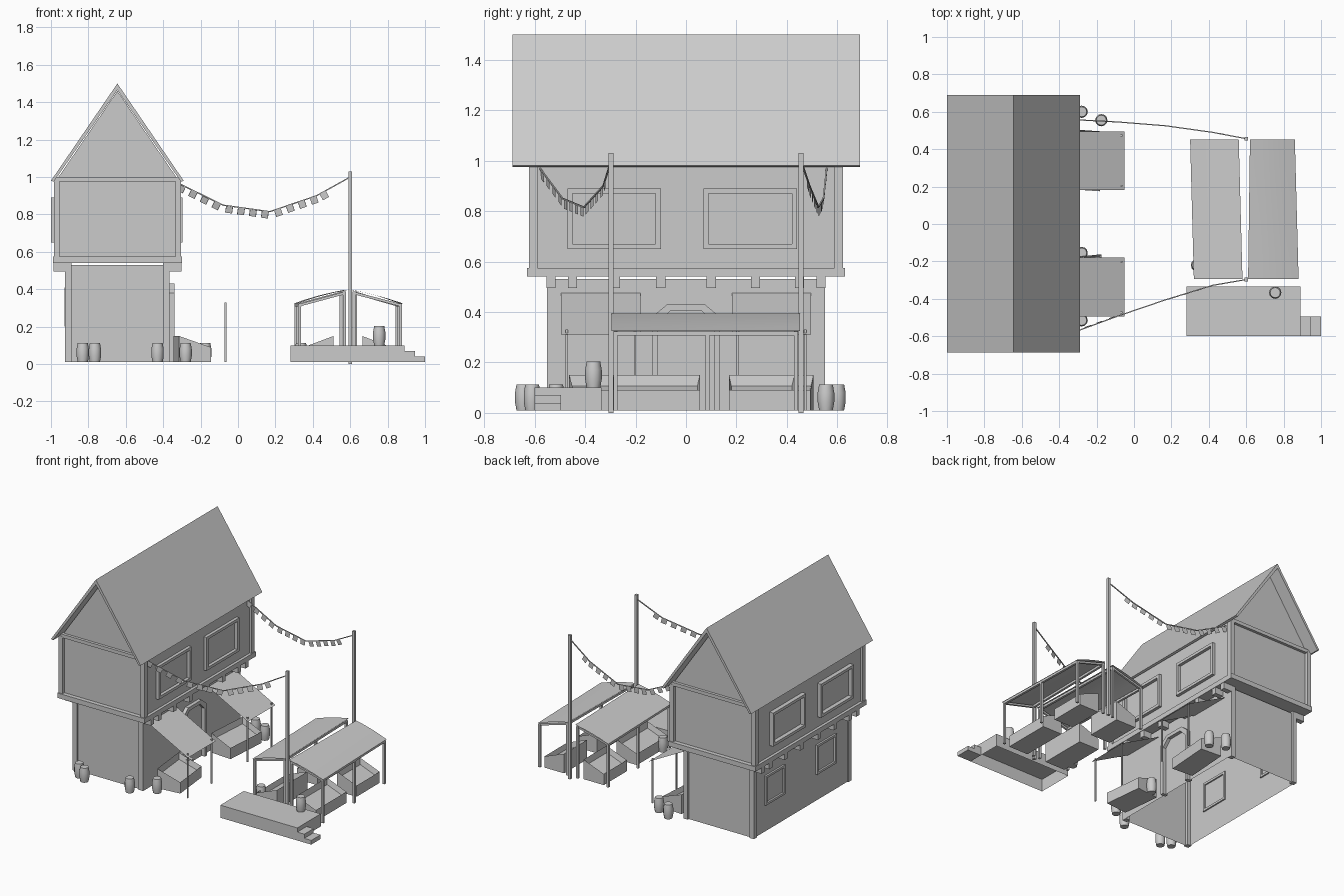
import bpy, bmesh, math
from mathutils import Vector, Matrix

if "Cube" in bpy.data.objects:
    bpy.data.objects.remove(bpy.data.objects["Cube"])


def make(name, verts, faces, smooth=False):
    me = bpy.data.meshes.new(name)
    me.from_pydata([tuple(v) for v in verts], [], faces)
    ob = bpy.data.objects.new(name, me)
    bpy.context.collection.objects.link(ob)
    if smooth:
        for p in me.polygons:
            p.use_smooth = True
    return ob


def fix_normals(ob):
    bm = bmesh.new()
    bm.from_mesh(ob.data)
    bmesh.ops.recalc_face_normals(bm, faces=bm.faces)
    bm.to_mesh(ob.data)
    bm.free()
    return ob


BOX = [(0, 3, 2, 1), (4, 5, 6, 7), (0, 1, 5, 4), (1, 2, 6, 5), (2, 3, 7, 6), (3, 0, 4, 7)]


def box(name, x0, x1, y0, y1, z0, z1, open_bottom=False):
    v = [(x, y, z) for z in (z0, z1) for x, y in ((x0, y0), (x1, y0), (x1, y1), (x0, y1))]
    return make(name, v, BOX[1:] if open_bottom else BOX)


def prism(name, pts, axis, a, b):
    """Extrude a profile along y (profile in xz) or along x (profile in yz)."""
    n = len(pts)
    put = (lambda p, t: (p[0], t, p[1])) if axis == 'y' else (lambda p, t: (t, p[0], p[1]))
    v = [put(p, t) for t in (a, b) for p in pts]
    f = [tuple(range(n)), tuple(range(n, 2 * n))]
    f += [(i, (i + 1) % n, n + (i + 1) % n, n + i) for i in range(n)]
    return fix_normals(make(name, v, f))


def bar(name, a, b, w):
    """Square bar between two points."""
    a, b = Vector(a), Vector(b)
    d = (b - a).normalized()
    s = d.cross(Vector((0, 0, 1)))
    s = s.normalized() if s.length > 0.01 else Vector((1, 0, 0))
    u = s.cross(d)
    h = w / 2
    v = [p + s * i * h + u * j * h for p in (a, b) for i, j in ((-1, -1), (1, -1), (1, 1), (-1, 1))]
    return fix_normals(make(name, v, BOX))


def barrel(x, y, z):
    n, prof = 12, [(0.027, 0), (0.033, 0.033), (0.033, 0.07), (0.027, 0.103)]
    v = [(x + r * math.cos(2 * math.pi * i / n), y + r * math.sin(2 * math.pi * i / n), z + h)
         for r, h in prof for i in range(n)]
    f = [(k * n + i, k * n + (i + 1) % n, (k + 1) * n + (i + 1) % n, (k + 1) * n + i)
         for k in range(3) for i in range(n)]
    f += [tuple(range(n))[::-1], tuple(range(3 * n, 4 * n))]
    ob = make("barrel", v, f, True)
    for p in ob.data.polygons[-2:]:
        p.use_smooth = False


def crate(xb, xf, y0, y1, angle=0):
    """Sloping open display crate: high at xb, low at xf."""
    v = [(xb, y0, .01), (xf, y0, .01), (xf, y1, .01), (xb, y1, .01),
         (xb, y0, .15), (xf, y0, .09), (xf, y1, .09), (xb, y1, .15)]
    ob = make("display_crate", v, BOX)
    bm = bmesh.new()
    bm.from_mesh(ob.data)
    bmesh.ops.recalc_face_normals(bm, faces=bm.faces)
    bm.faces.ensure_lookup_table()
    top = bm.faces[1]
    bmesh.ops.inset_region(bm, faces=[top], thickness=0.014)
    bmesh.ops.translate(bm, verts=top.verts, vec=(0, 0, -0.04))
    c = Vector(((xb + xf) / 2, (y0 + y1) / 2, 0))
    bmesh.ops.rotate(bm, verts=bm.verts, cent=c, matrix=Matrix.Rotation(math.radians(angle), 3, 'Z'))
    bm.to_mesh(ob.data)
    bm.free()


def window(x0, x1, yc, w, z0, z1, t=0.02):
    y0, y1 = yc - w / 2, yc + w / 2
    for s in ((y0, y0 + t, z0, z1), (y1 - t, y1, z0, z1),
              (y0 + t, y1 - t, z0, z0 + t), (y0 + t, y1 - t, z1 - t, z1)):
        box("window_frame", x0, x1, *s)


# House walls
CX = -0.645
box("lower_walls", -0.915, -0.365, -0.54, 0.54, 0.01, 0.53, True)
box("upper_walls", -0.97, -0.32, -0.6, 0.6, 0.54, 0.99)
prism("gable", [(-0.97, 0.985), (-0.32, 0.985), (CX, 1.46)], 'y', -0.6, 0.6)

# Roof: one bent slab
prism("roof", [(-1, .98), (CX, 1.5), (-.29, .98), (-.305, .975), (CX, 1.465), (-.985, .975)], 'y', -.687, .69)

# Timber bands, corner posts and brackets
box("floor_band", -0.99, -0.3, -0.63, 0.63, 0.54, 0.575)
for s in (-1, 1):
    y = 0.605 * s
    box("gable_beam", -0.985, -0.305, y - .015, y + .015, 0.975, 1.0)
    for sx in (-1, 1):
        x = CX + 0.325 * sx
        box("upper_post", x - .015, x + .015, y - .017, y + .017, 0.575, 0.985)
        x, yl = CX + 0.262 * sx, 0.535 * s
        box("lower_post", x - .017, x + .017, yl - .017, yl + .017, 0.01, 0.54)
for sx in (-1, 1):
    x = CX + 0.31 * sx
    for y in (-0.535, -0.45, -0.28, -0.1, 0.1, 0.275, 0.45, 0.535):
        box("bracket", x - .032, x + .032, y - .018, y + .018, 0.495, 0.54)

# Windows
for y in (-0.285, 0.255):
    window(-0.33, -0.298, y, 0.37, 0.65, 0.89)
    window(-1.0, -0.96, y, 0.37, 0.65, 0.89)
for y in (-0.27, 0.31):
    window(-0.928, -0.905, y, 0.22, 0.2, 0.41, 0.016)

# Arched door frame
arch = [(-.135, .01), (-.135, .38), (-.075, .43), (.075, .43), (.135, .38), (.135, .01)]
inner = [(y * 0.82, z if z < .1 else z - .025) for y, z in arch]
prism("door_frame", arch + inner[::-1], 'x', -0.38, -0.34)

# House awnings with thin poles
for y0, y1 in ((-.495, -.18), (.183, .495)):
    make("awning", [(-.05, y0, .31), (-.05, y1, .31), (-.365, y1, .475), (-.365, y0, .475)], [(0, 1, 2, 3)])
    for y in (y0 + .022, y1 - .022):
        bar("awning_pole", (-.067, y, .01), (-.067, y, .33), .009)

# Display crates
crate(-0.33, -0.16, -0.455, -0.17, 6)
crate(-0.33, -0.17, 0.18, 0.5, -4)
for xb, xf in ((0.51, 0.35), (0.665, 0.82)):
    crate(xb, xf, -0.29, 0.055)
    crate(xb, xf, 0.17, 0.43)

# Barrels
for p in ((-.83, -.61, .01), (-.765, -.645, .01), (-.43, -.61, .01), (-.28, -.515, .01), (-.28, -.155, .01),
          (-.28, .6, .01), (-.175, .555, .01), (.337, -.22, .01), (.755, -.367, .1)):
    barrel(*p)

# Market stalls: canopy, posts and beams
for o0, o1, i0, i1 in ((.32, .30, .58, .56), (.88, .86, .61, .62)):
    ya, yb = -0.295, 0.452
    N, M = 6, 4

    def pt(u, v, dz=0):
        x = (o0 + (o1 - o0) * v) * (1 - u) + (i0 + (i1 - i0) * v) * u
        return Vector((x, ya + (yb - ya) * v, .325 + .07 * u + dz + .006 * math.sin(math.pi * u)))

    vs = [pt(i / M, j / N) for j in range(N + 1) for i in range(M + 1)]
    fs = [(j * (M + 1) + i, j * (M + 1) + i + 1, (j + 1) * (M + 1) + i + 1, (j + 1) * (M + 1) + i)
          for j in range(N) for i in range(M)]
    fix_normals(make("stall_canopy", vs, fs, True))
    for u, vv in ((.04, (.02, .51, .98)), (.96, (.02, .98))):
        for v in vv:
            p = pt(u, v, -.012)
            bar("stall_post", (p.x, p.y, .01), p, .016)
        bar("stall_beam", pt(u, .01, -.013), pt(u, .99, -.013), .016)
    for v in (.02, .98):
        bar("stall_rafter", pt(.03, v, -.013), pt(.97, v, -.013), .014)

# Stage with steps
box("stage", 0.28, 0.89, -0.6, -0.335, 0.01, 0.1, True)
box("step_upper", 0.89, 0.945, -0.6, -0.495, 0.01, 0.07)
box("step_lower", 0.945, 1.0, -0.6, -0.495, 0.01, 0.04)

# Tall poles with flag garlands
paths = ([(-.325, -.58, .97), (-.08, -.49, .85), (.17, -.405, .815), (.42, -.328, .9), (.6, -.297, 1.0)],
         [(-.325, .558, .97), (-.08, .545, .85), (.17, .525, .815), (.42, .49, .9), (.6, .456, 1.0)])
for path in paths:
    px, py, _ = path[-1]
    box("tall_pole", px - .01, px + .01, py - .01, py + .01, 0, 1.03)
    pts = [Vector(p) for p in path]
    for a, b in zip(pts, pts[1:]):
        bar("garland_rope", a, b, .006)
    verts, faces = [], []
    for k in range(13):
        t = 0.12 + k * 0.255
        i = min(int(t), 3)
        d = pts[i + 1] - pts[i]
        c = pts[i] + d * (t - i)
        d = d.normalized() * 0.019
        down = Vector((d.z, 0, -d.x)).normalized() * 0.038
        n = len(verts)
        verts += [c - d, c + d, c + d + down, c - d + down]
        faces.append((n, n + 1, n + 2, n + 3))
    make("garland_flags", verts, faces)
